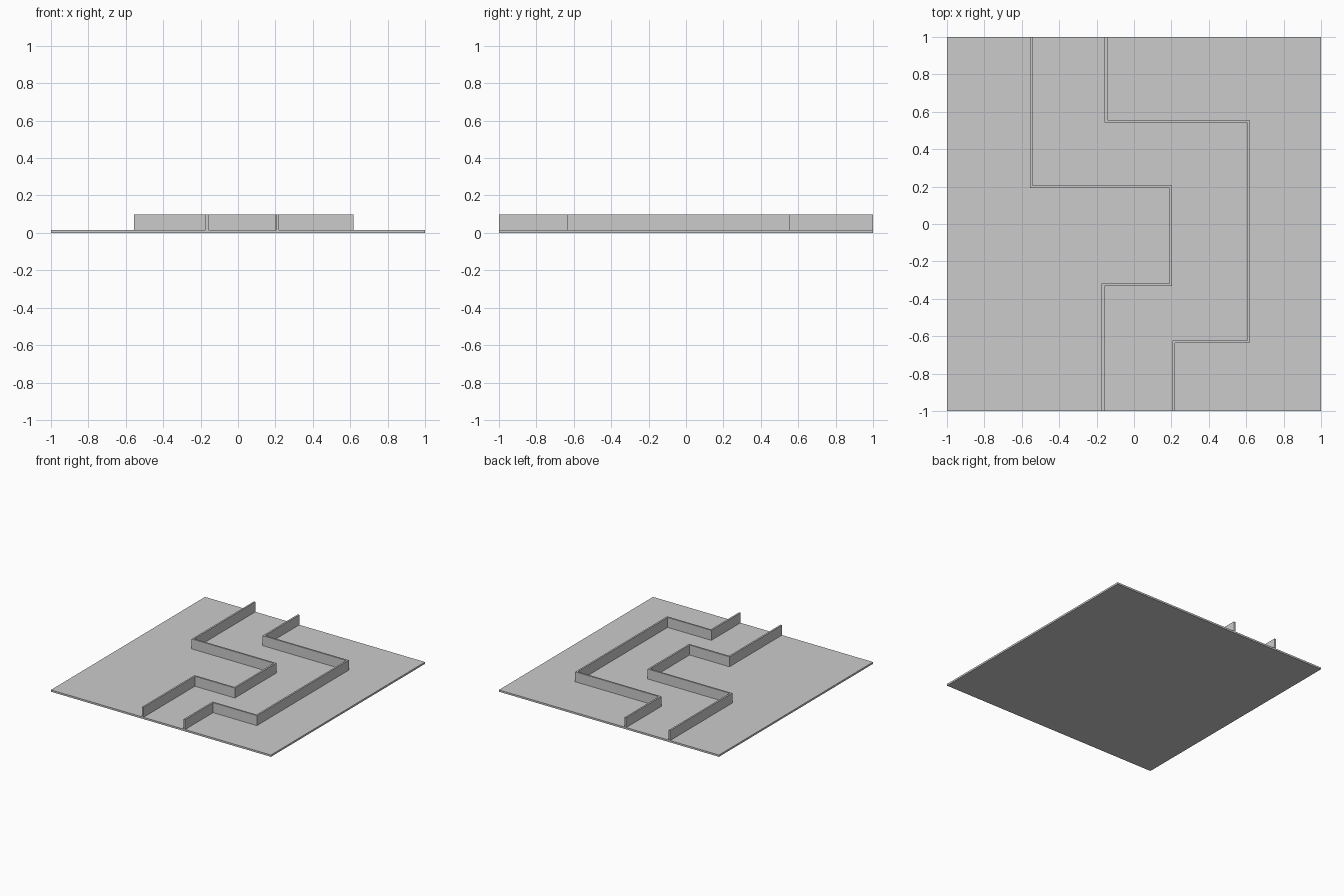
import bpy
import bmesh
from mathutils import Vector

if "Cube" in bpy.data.objects:
    bpy.data.objects.remove(bpy.data.objects["Cube"])

BASE_TOP, WALL_TOP, THICKNESS = 0.015, 0.097, 0.014

grey = bpy.data.materials.new("plain grey")
grey.use_nodes = True
colour = (0.6, 0.6, 0.6, 1)
grey.diffuse_color = colour
grey.node_tree.nodes["Principled BSDF"].inputs["Base Color"].default_value = colour


def prism(name, outline, bottom, top):
    """Extrude a flat outline from bottom to top."""
    bm = bmesh.new()
    face = bm.faces.new([bm.verts.new((x, y, bottom)) for x, y in outline])
    grown = bmesh.ops.extrude_face_region(bm, geom=[face])["geom"]
    verts = [g for g in grown if isinstance(g, bmesh.types.BMVert)]
    bmesh.ops.translate(bm, verts=verts, vec=(0, 0, top - bottom))
    bmesh.ops.recalc_face_normals(bm, faces=bm.faces)
    mesh = bpy.data.meshes.new(name)
    bm.to_mesh(mesh)
    bm.free()
    mesh.materials.append(grey)
    obj = bpy.data.objects.new(name, mesh)
    bpy.context.collection.objects.link(obj)


def wall(name, path):
    """Thicken a centre line with mitred corners and raise it."""
    points = [Vector(p) for p in path]
    steps = [(b - a).normalized() for a, b in zip(points, points[1:])]
    normals = [Vector((-s.y, s.x)) * THICKNESS / 2 for s in steps]
    # At right-angle corners the mitre offset is the sum of both normals
    offsets = [normals[0]]
    offsets += [a + b for a, b in zip(normals, normals[1:])]
    offsets.append(normals[-1])
    side_a = [p + o for p, o in zip(points, offsets)]
    side_b = [p - o for p, o in zip(points, offsets)]
    prism(name, side_a + side_b[::-1], BASE_TOP, WALL_TOP)


# Ground slab
prism("base_plate", [(-1, -1), (1, -1), (1, 1), (-1, 1)], 0, BASE_TOP)

# Two winding walls that border the path
wall("right_path_wall", [(-0.549, 1), (-0.549, 0.2), (0.197, 0.2),
                         (0.197, -0.325), (-0.166, -0.325), (-0.166, -1)])
wall("left_path_wall", [(-0.15, 1), (-0.15, 0.55), (0.61, 0.55),
                        (0.61, -0.629), (0.212, -0.629), (0.212, -1)])
